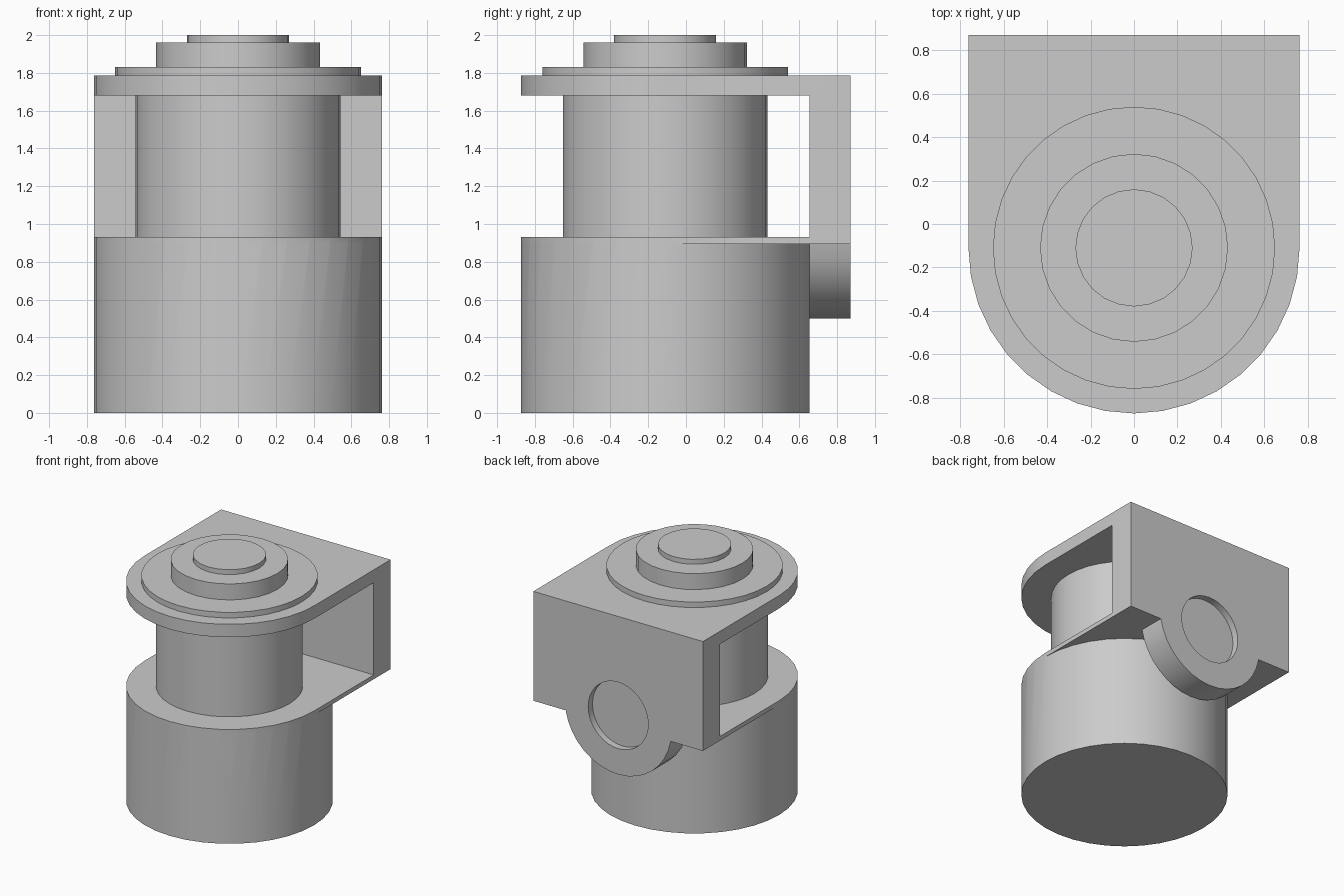
import bpy, bmesh, math
from mathutils import Vector

if "Cube" in bpy.data.objects:
    bpy.data.objects.remove(bpy.data.objects["Cube"], do_unlink=True)

AXIS_Y = -0.11      # centre line of the turned parts
R = 0.763           # outer radius of base and frame
BACK, WALL = 0.872, 0.655
SEG = 36

grey = bpy.data.materials.new("plain grey")
grey.use_nodes = True
grey.diffuse_color = (0.6, 0.6, 0.6, 1)
grey.node_tree.nodes["Principled BSDF"].inputs["Base Color"].default_value = (0.6, 0.6, 0.6, 1)


def prism(name, points, direction):
    """Extrude a closed outline into a solid."""
    bm = bmesh.new()
    face = bm.faces.new([bm.verts.new(p) for p in points])
    ext = bmesh.ops.extrude_face_region(bm, geom=[face], use_keep_orig=True)
    bmesh.ops.translate(bm, vec=Vector(direction),
                        verts=[g for g in ext["geom"] if isinstance(g, bmesh.types.BMVert)])
    bmesh.ops.recalc_face_normals(bm, faces=bm.faces)
    mesh = bpy.data.meshes.new(name)
    bm.to_mesh(mesh)
    bm.free()
    mesh.materials.append(grey)
    ob = bpy.data.objects.new(name, mesh)
    bpy.context.collection.objects.link(ob)
    return ob


def arc(radius, start, end, steps):
    for i in range(steps):
        a = start + (end - start) * i / steps
        yield radius * math.cos(a), radius * math.sin(a)


def drum(name, radius, z0, z1, seg=SEG):
    pts = [(x, AXIS_Y + y, z0) for x, y in arc(radius, 0, math.tau, seg)]
    return prism(name, pts, (0, 0, z1 - z0))


def boss(name, radius, z, y0, y1):
    pts = [(x, y0, z + h) for x, h in arc(radius, 0, math.tau, SEG)]
    return prism(name, pts, (0, y1 - y0, 0))


def select(ob):
    bpy.ops.object.select_all(action='DESELECT')
    ob.select_set(True)
    bpy.context.view_layer.objects.active = ob


def combine(ob, other, operation):
    other.hide_render = True
    mod = ob.modifiers.new(operation, 'BOOLEAN')
    mod.operation, mod.object, mod.solver = operation, other, 'EXACT'
    select(ob)
    bpy.ops.object.modifier_apply(modifier=mod.name)
    bpy.data.objects.remove(other, do_unlink=True)


# Bracket frame: round-fronted block, opened out between its two plates
outline = [(x, AXIS_Y + y, 0.895) for x, y in arc(R, math.pi, math.tau, SEG // 2)]
outline += [(R, AXIS_Y, 0.895), (R, BACK, 0.895), (-R, BACK, 0.895)]
frame = prism("bracket_frame", outline, (0, 0, 0.89))
opening = prism("opening_cutter", [(-1, -1, 0.93), (1, -1, 0.93), (1, WALL, 0.93), (-1, WALL, 0.93)],
                (0, 0, 0.75))
combine(frame, opening, 'DIFFERENCE')

# Base drum and round rear boss grow out of the frame
combine(frame, drum("base_drum", R, 0, 0.93), 'UNION')
combine(frame, boss("rear_boss", 0.48, 0.98, WALL, BACK), 'UNION')
combine(frame, boss("recess_cutter", 0.27, 0.98, BACK - 0.055, BACK + 0.1), 'DIFFERENCE')

# Column and stepped cap
parts = [
    frame,
    drum("column", 0.542, 0.93, 1.68),
    drum("cap_flange", 0.65, 1.785, 1.83),
    drum("cap_step", 0.433, 1.83, 1.96, 28),
    drum("cap_button", 0.27, 1.96, 2.0, 24),
]
for part in parts:
    select(part)
    bpy.ops.object.shade_smooth_by_angle(angle=math.radians(30))
